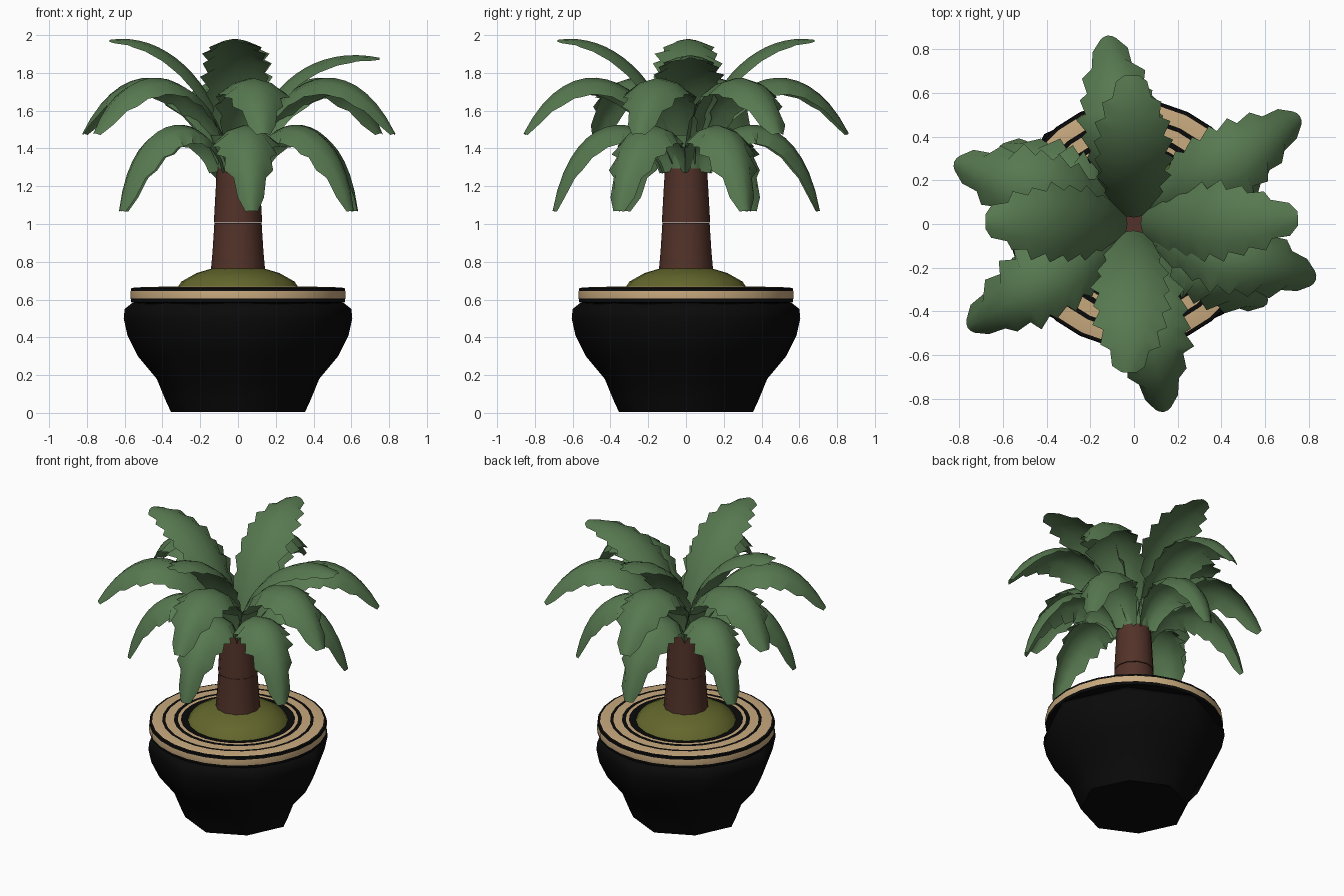
import bpy, bmesh, math, random
from mathutils import Vector
from mathutils.geometry import interpolate_bezier

if "Cube" in bpy.data.objects:
    bpy.data.objects.remove(bpy.data.objects["Cube"])

random.seed(4)


def material(name, rgb):
    m = bpy.data.materials.new(name)
    m.diffuse_color = (*rgb, 1)
    m.use_nodes = True
    m.node_tree.nodes["Principled BSDF"].inputs["Base Color"].default_value = m.diffuse_color
    return m


BLACK = material("pot black", (0.003, 0.003, 0.003))
TAN = material("rim tan", (0.58, 0.40, 0.21))
MOSS = material("moss green", (0.125, 0.135, 0.025))
BARK = material("bark brown", (0.085, 0.032, 0.022))
LEAF = material("leaf green", (0.095, 0.19, 0.08))


def finish(bm, name, mats, angle):
    me = bpy.data.meshes.new(name)
    bm.to_mesh(me)
    bm.free()
    ob = bpy.data.objects.new(name, me)
    bpy.context.collection.objects.link(ob)
    for m in mats:
        me.materials.append(m)
    bpy.ops.object.select_all(action='DESELECT')
    ob.select_set(True)
    bpy.context.view_layer.objects.active = ob
    bpy.ops.object.shade_smooth_by_angle(angle=math.radians(angle))
    return ob


def lathe(name, profile, sides, mats, bands=(), bottom=False, top=False, angle=35, odd=1.0):
    """Revolve (radius, height) points; bands lists profile segments using material 1,
    odd scales the radius of every second corner."""
    bm = bmesh.new()
    rings = []
    for r, z in profile:
        ring = []
        for i in range(sides):
            a, q = 2 * math.pi * i / sides, r * (odd if i % 2 else 1)
            ring.append(bm.verts.new((q * math.cos(a), q * math.sin(a), z)))
        rings.append(ring)
    for k in range(len(rings) - 1):
        for i in range(sides):
            j = (i + 1) % sides
            f = bm.faces.new((rings[k][i], rings[k][j], rings[k + 1][j], rings[k + 1][i]))
            f.material_index = 1 if k in bands else 0
    if bottom:
        bm.faces.new(rings[0][::-1])
    if top:
        bm.faces.new(rings[-1])
    return finish(bm, name, mats, angle)


# Eight-sided pot bowl
lathe("pot", [(0.355, 0.005), (0.385, 0.07), (0.43, 0.18), (0.53, 0.30), (0.585, 0.41),
              (0.605, 0.50), (0.60, 0.55), (0.56, 0.582), (0.53, 0.585)],
      8, [BLACK], bottom=True, angle=50, odd=0.96)

# Striped rim: tan band outside, tan rings on top, dark inside
lathe("pot_rim", [(0.50, 0.575), (0.565, 0.585), (0.568, 0.605), (0.568, 0.645),
                  (0.565, 0.66), (0.55, 0.663), (0.485, 0.667), (0.465, 0.667),
                  (0.41, 0.668), (0.385, 0.669), (0.365, 0.669), (0.31, 0.662)],
      28, [BLACK, TAN], bands=(2, 5, 7, 9))

# Moss mound
lathe("moss_mound", [(0.325, 0.655), (0.30, 0.695), (0.22, 0.74), (0.12, 0.77), (0.05, 0.775)],
      20, [MOSS], top=True)

# Trunk in two tapered sections
lathe("trunk_lower", [(0.145, 0.74), (0.135, 0.85), (0.125, 1.005)], 12, [BARK], top=True)
lathe("trunk_upper", [(0.128, 1.008), (0.12, 1.15), (0.11, 1.32)], 12, [BARK],
      bottom=True, top=True)

# Open collar where the leaf stems emerge
lathe("leaf_collar", [(0.111, 1.29), (0.118, 1.36), (0.15, 1.47)], 12, [LEAF])

WIDTHS = [0.45, 0.55, 0.74, 0.92, 1.0, 1.02, 1.0, 0.92, 0.78, 0.55, 0.2]


def leaf(name, path, heading, half_width, arch, reach=1.0):
    """Arched blade along a bezier in the radius-height plane, with toothed edges."""
    bm = bmesh.new()
    n = 17
    pts = interpolate_bezier(*[Vector((r * reach, 0, z)) for r, z in path], n)
    a = math.radians(heading)
    out, side = Vector((math.cos(a), math.sin(a), 0)), Vector((-math.sin(a), math.cos(a), 0))
    rows = []
    for i, p in enumerate(pts):
        t = (pts[min(i + 1, n - 1)] - pts[max(i - 1, 0)]).normalized()
        s = i / (n - 1) * 10
        k = min(int(s), 9)
        w = half_width * (WIDTHS[k] + (WIDTHS[k + 1] - WIDTHS[k]) * (s - k))
        row = []
        for u in (-1, -0.55, 0, 0.55, 1):
            edge, slide = 1, 0
            if abs(u) == 1 and 2 < i < n - 1:
                # alternate forward-pointing teeth and notches
                edge = random.uniform(1.0, 1.12) if i % 2 else 0.86
                slide = 0.025 if i % 2 else 0
            drop = arch * w * u * u
            r = p.x + t.x * slide + t.z * drop
            z = p.z + t.z * slide - t.x * drop
            row.append(bm.verts.new(out * r + side * (u * w * edge) + Vector((0, 0, z))))
        rows.append(row)
    for i in range(n - 1):
        for j in range(4):
            bm.faces.new((rows[i][j], rows[i + 1][j], rows[i + 1][j + 1], rows[i][j + 1]))
    return finish(bm, name, [LEAF], 50)


# Three tiers of leaves
LOW = [(0.09, 1.28), (0.15, 1.60), (0.60, 1.68), (0.71, 1.07)]
MID = [(0.05, 1.33), (0.20, 1.80), (0.62, 1.97), (0.87, 1.48)]
TOP = [(0.03, 1.35), (0.12, 1.78), (0.40, 2.02), (0.68, 1.975)]
TOP_RIGHT = [(0.03, 1.35), (0.14, 1.76), (0.42, 1.95), (0.75, 1.88)]

for i, h in enumerate((-84, -31, 27, 93, 150, 208)):
    leaf(f"lower_leaf_{i + 1}", LOW, h, 0.165, 0.6)
for i, (h, reach) in enumerate(((-81, 1), (-17, 1), (33, 1.04), (98, 1), (161, 1), (212, 1.03))):
    leaf(f"middle_leaf_{i + 1}", MID, h, 0.178, 0.5, reach)
for i, (h, path) in enumerate(((2, TOP_RIGHT), (91, TOP), (179, TOP), (268, TOP))):
    leaf(f"upper_leaf_{i + 1}", path, h, 0.17, 0.32)
